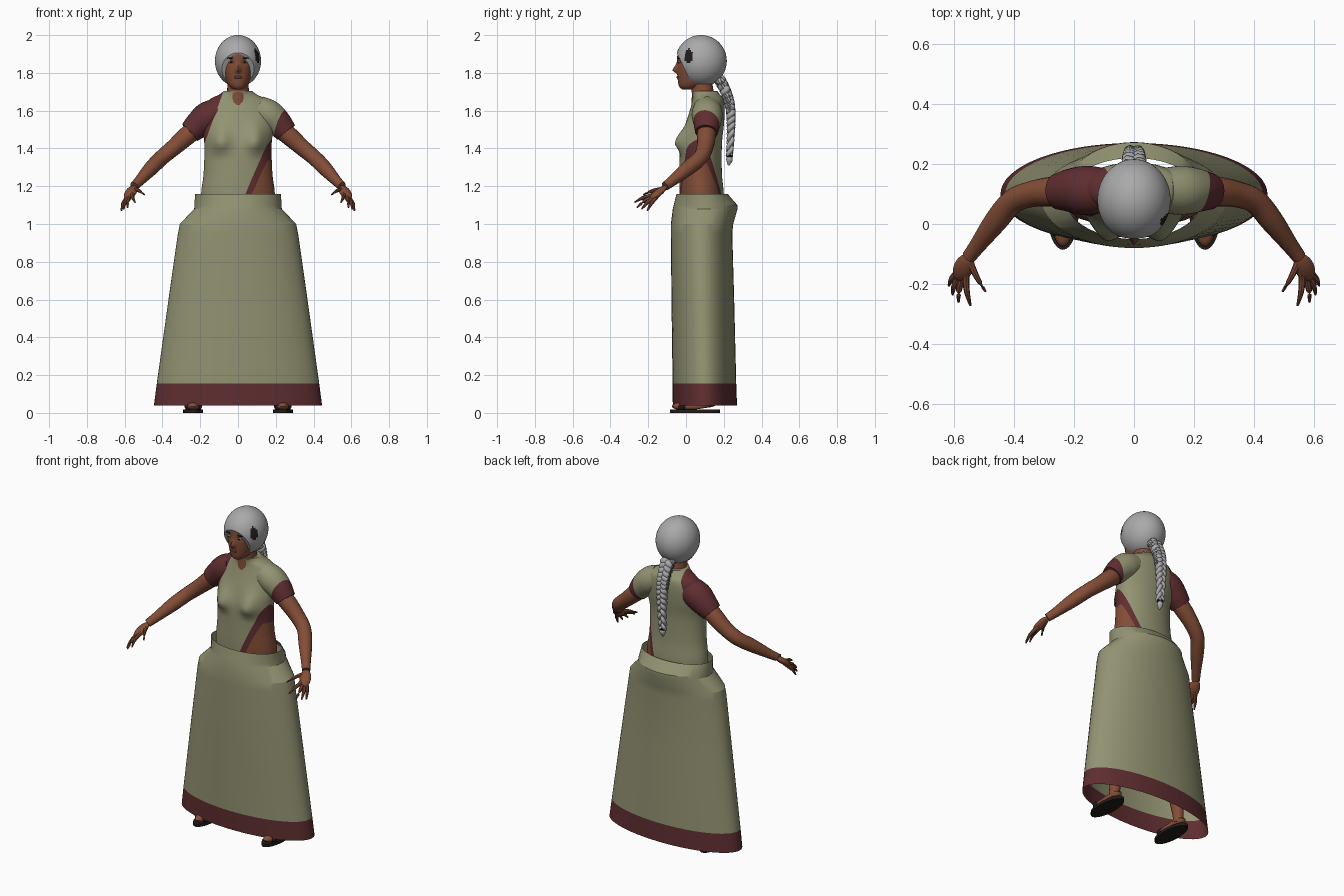
import bpy, bmesh
from math import sin, cos, pi, exp, radians
from mathutils import Vector

if "Cube" in bpy.data.objects:
    bpy.data.objects.remove(bpy.data.objects["Cube"])


def material(name, r, g, b):
    m = bpy.data.materials.new(name)
    m.use_nodes = True
    m.diffuse_color = (r, g, b, 1)
    bsdf = next(n for n in m.node_tree.nodes if n.type == 'BSDF_PRINCIPLED')
    bsdf.inputs["Base Color"].default_value = (r, g, b, 1)
    bsdf.inputs["Roughness"].default_value = 0.8
    return m


olive = material("olive cloth", .29, .29, .17)
maroon = material("maroon cloth", .115, .027, .03)
skin = material("brown skin", .23, .075, .038)
grey = material("grey hair", .4, .4, .4)
dark = material("dark brown", .016, .012, .011)
white = material("eye white", .5, .45, .4)
lip = material("lip", .14, .04, .03)


def finish(bm, name, mats, angle=40):
    bmesh.ops.recalc_face_normals(bm, faces=bm.faces)
    me = bpy.data.meshes.new(name)
    bm.to_mesh(me)
    bm.free()
    ob = bpy.data.objects.new(name, me)
    bpy.context.collection.objects.link(ob)
    for m in mats:
        me.materials.append(m)
    for o in bpy.context.selected_objects:
        o.select_set(False)
    ob.select_set(True)
    bpy.context.view_layer.objects.active = ob
    bpy.ops.object.shade_smooth_by_angle(angle=radians(angle))
    return ob


def smooth(rows, n):
    """Catmull-Rom resampling of rows of numbers, n steps per span."""
    out = []
    for i in range(len(rows) - 1):
        a, b, c, d = (rows[max(i - 1, 0)], rows[i], rows[i + 1], rows[min(i + 2, len(rows) - 1)])
        for k in range(n):
            t = k / n
            out.append([q + .5 * t * (r - p + t * (2 * p - 5 * q + 4 * r - s + t * (3 * (q - r) + s - p)))
                        for p, q, r, s in zip(a, b, c, d)])
    return out + [list(rows[-1])]


def skin_rings(rings, caps=True):
    bm = bmesh.new()
    vs = [[bm.verts.new(p) for p in ring] for ring in rings]
    n = len(vs[0])
    for a, b in zip(vs, vs[1:]):
        for i in range(n):
            j = (i + 1) % n
            bm.faces.new((a[i], a[j], b[j], b[i]))
    if caps:
        bm.faces.new(vs[0])
        bm.faces.new(vs[-1])
    return bm


def loft(rows, seg=48, steps=1, caps=True):
    """Stacked ellipses from rows of height, half width, front y, back y."""
    rings = []
    for z, w, f, b in (smooth(rows, steps) if steps > 1 else rows):
        angles = [2 * pi * i / seg for i in range(seg)]
        rings.append([(w * cos(a), (f + b) / 2 + (b - f) / 2 * sin(a), z) for a in angles])
    return skin_rings(rings, caps)


def tube(rows, seg=16, steps=4):
    """Round limb through rows of x, y, z, radius."""
    rows = smooth(rows, steps) if steps > 1 else rows
    pts = [Vector(r[:3]) for r in rows]
    rings = []
    for i, p in enumerate(pts):
        d = pts[min(i + 1, len(pts) - 1)] - pts[max(i - 1, 0)]
        u = d.cross(Vector((.1, 1, .05))).normalized() if abs(d.y) < .8 * d.length \
            else d.cross(Vector((0, 0, 1))).normalized()
        v = d.cross(u).normalized()
        rings.append([p + rows[i][3] * (u * cos(2 * pi * k / seg) + v * sin(2 * pi * k / seg))
                      for k in range(seg)])
    return skin_rings(rings)


def ball(centre, size, seg=24):
    bm = bmesh.new()
    bmesh.ops.create_uvsphere(bm, u_segments=seg, v_segments=seg // 2, radius=1)
    bmesh.ops.scale(bm, vec=size, verts=bm.verts)
    bmesh.ops.translate(bm, vec=centre, verts=bm.verts)
    return bm


def cut(bm, co, no):
    bmesh.ops.bisect_plane(bm, geom=bm.verts[:] + bm.edges[:] + bm.faces[:], plane_co=co, plane_no=no)


# Skirt and its hem
hem_top = (.155, .43, -.071, .266)
finish(loft([(.04, .445, -.07, .27), hem_top], 64, caps=False), "skirt_hem", [maroon])
finish(loft([hem_top, (.6, .368, -.077, .255), (.95, .318, -.08, .245), (1.0, .308, -.08, .25),
             (1.08, .232, -.07, .273), (1.1, .23, -.065, .272), (1.16, .228, -.05, .22)],
            64, caps=False), "skirt", [olive], 25)

# Planes where the draped cloth ends: over the right chest and under the left arm
drape_co, drape_no = Vector((-.085, .1, 1.68)), Vector((.26, 0, -.095)).normalized()
side_co = Vector((.24, .1, 1.58))
side_no = (Vector((.04, -.04, 1.165)) - side_co).cross(Vector((.1, .2, 1.165)) - side_co).normalized()
if side_no.x < 0:
    side_no.negate()
midriff = 1.335


def paint_cloth(bm):
    cut(bm, drape_co, drape_no)
    cut(bm, side_co, side_no)
    cut(bm, side_co + side_no * .03, side_no)
    cut(bm, (0, 0, midriff), (0, 0, 1))
    for f in bm.faces:
        c = f.calc_center_median()
        side = (c - side_co).dot(side_no)
        if side > .03 and c.z < midriff:
            f.material_index = 2
        elif side > 0 or ((c - drape_co).dot(drape_no) < 0 and c.z > 1.4):
            f.material_index = 1


# Torso with bust
bm = loft([(1.05, .19, -.03, .2), (1.16, .195, -.035, .2), (1.27, .182, -.035, .19),
           (1.42, .178, -.03, .19), (1.52, .19, -.005, .2), (1.6, .185, .02, .205),
           (1.655, .155, .035, .2), (1.685, .1, .035, .18), (1.705, .075, .028, .165)], 64, 6)
for v in bm.verts:
    if v.co.y < .08:
        fall = .045 if v.co.z < 1.43 else .08
        v.co.y -= .045 * exp(-((abs(v.co.x) - .095) / .05) ** 2 - ((v.co.z - 1.43) / fall) ** 2)
paint_cloth(bm)
finish(bm, "draped_torso", [olive, maroon, skin])

for s, side in ((1, "left"), (-1, "right")):
    # Sleeve
    lift = .012 if s > 0 else 0
    bm = tube([(s * .1, .112, 1.595 + lift, .075), (s * .16, .112, 1.565 + lift, .082),
               (s * .21, .112, 1.525 + lift, .073), (s * .255, .108, 1.485, .06)], 32, 5)
    if s > 0:
        paint_cloth(bm)
    else:
        for f in bm.faces:
            f.material_index = 1
    finish(bm, side + "_sleeve", [olive, maroon, skin])

    # Arm and hand
    finish(tube([(s * .18, .11, 1.54, .05), (s * .27, .108, 1.467, .05), (s * .34, .1, 1.405, .044),
                 (s * .405, .075, 1.35, .041), (s * .46, .01, 1.295, .039),
                 (s * .52, -.07, 1.23, .028), (s * .55, -.11, 1.2, .024)]), side + "_arm", [skin])
    wrist = Vector((s * .545, -.1, 1.205))
    palm = ball((0, 0, 0), (.033, .058, .018))
    rot = Vector((s * .035, -.075, -.06)).to_track_quat('-Y', 'Z').to_matrix()
    bmesh.ops.rotate(palm, cent=(0, 0, 0), matrix=rot, verts=palm.verts)
    bmesh.ops.translate(palm, vec=(s * .568, -.145, 1.167), verts=palm.verts)
    finish(palm, side + "_palm", [skin])
    fingers = {"index": ((.56, -.185, 1.15), (.545, -.272, 1.115)),
               "middle": ((.575, -.187, 1.14), (.585, -.26, 1.087)),
               "ring": ((.587, -.18, 1.132), (.605, -.235, 1.078)),
               "little": ((.594, -.167, 1.13), (.617, -.205, 1.07)),
               "thumb": ((.545, -.13, 1.185), (.495, -.225, 1.155))}
    for finger, (a, b) in fingers.items():
        a, b = (Vector((s * p[0], p[1], p[2])) for p in (a, b))
        m = a.lerp(b, .5) + Vector((s * .004, 0, .006))
        finish(tube([(*wrist.lerp(a, .6), .01), (*a, .0115), (*m, .0095), (*b, .004)], 8, 3),
               side + "_" + finger, [skin])

    # Leg, foot and sandal
    finish(tube([(s * .1, .085, 1.05, .085), (s * .15, .085, .75, .075), (s * .19, .085, .5, .052),
                 (s * .215, .1, .32, .055), (s * .235, .11, .1, .032), (s * .235, .11, .04, .035)]),
           side + "_leg", [skin])
    foot = ball((s * .237, .045, .035), (.042, .12, .03))
    for v in foot.verts:
        v.co.z = max(v.co.z, .018) + max(0, v.co.y - .05) * .15
    finish(foot, side + "_foot", [skin])
    sole = loft([(0, 1, -1, 1), (.018, 1, -1, 1)], 32)
    bmesh.ops.scale(sole, vec=(.053, .133, 1), verts=sole.verts)
    bmesh.ops.translate(sole, vec=(s * .237, .047, 0), verts=sole.verts)
    finish(sole, side + "_sandal_sole", [dark])
    strap = ball((s * .237, -.02, .034), (.046, .025, .03))
    finish(strap, side + "_sandal_strap", [dark])

    # Eye and brow
    finish(ball((s * .036, -.035, 1.857), (.014, .008, .006), 12), side + "_eye", [white])
    finish(ball((s * .036, -.041, 1.857), (.0065, .004, .006), 12), side + "_iris", [dark])
    finish(ball((s * .038, -.036, 1.878), (.02, .008, .0035), 12), side + "_brow", [dark])

# Neck and head
finish(tube([(0, .092, 1.6, .065), (0, .088, 1.7, .058), (0, .075, 1.8, .055)], 24), "neck", [skin])
bm = loft([(1.712, .022, -.018, .05), (1.722, .038, -.032, .07), (1.74, .054, -.04, .1),
           (1.775, .07, -.045, .14), (1.82, .082, -.046, .16), (1.87, .086, -.047, .17),
           (1.92, .083, -.041, .17), (1.96, .06, -.01, .14), (1.975, .03, .03, .1)], 64, 6)
for v in bm.verts:
    if v.co.y < 0:
        x, z = v.co.x, v.co.z
        v.co.y -= .026 * exp(-(x / .012) ** 2 - ((z - 1.812) / (.011 if z < 1.812 else .028)) ** 2)
        v.co.y += .007 * exp(-((abs(x) - .036) / .016) ** 2 - ((z - 1.857) / .013) ** 2)
finish(bm, "head", [skin])
finish(ball((0, -.043, 1.777), (.024, .008, .008), 16), "lips", [lip])

# Hair cap, cut along the hairline, with a dark patch at the left temple
bm = ball((0, .08, 1.863), (.122, .136, .137), 72)
bmesh.ops.bisect_plane(bm, geom=bm.verts[:] + bm.edges[:] + bm.faces[:], plane_co=(0, -.06, 1.93),
                       plane_no=(0, -.19, -.09), clear_outer=True)
bmesh.ops.holes_fill(bm, edges=[e for e in bm.edges if e.is_boundary], sides=0)
for f in bm.faces:
    c = f.calc_center_median()
    if c.x > .05 and ((c.y - .015) / .022) ** 2 + ((c.z - 1.89) / .038) ** 2 < 1:
        f.material_index = 1
finish(bm, "hair_cap", [grey, dark])

# Three-strand braid down the back
spine = smooth([(0, .175, 1.77), (0, .215, 1.69), (0, .235, 1.61), (0, .238, 1.5), (0, .23, 1.36)], 24)
for k in range(3):
    rows = []
    for i, (x, y, z) in enumerate(spine):
        t = i / (len(spine) - 1)
        ph = 9 * pi * t + k * 2 * pi / 3
        size = 1 - .45 * t
        rows.append((x + .026 * size * sin(ph), y + .014 * size * sin(2 * ph), z, .021 * size))
    finish(tube(rows, 10, 1), "braid_strand_%d" % (k + 1), [grey])
finish(ball((0, .23, 1.362), (.02, .02, .01), 16), "braid_tie", [dark])
finish(tube([(0, .23, 1.365, .01), (0, .23, 1.34, .018), (0, .225, 1.31, .004)], 10), "braid_tail", [grey])
